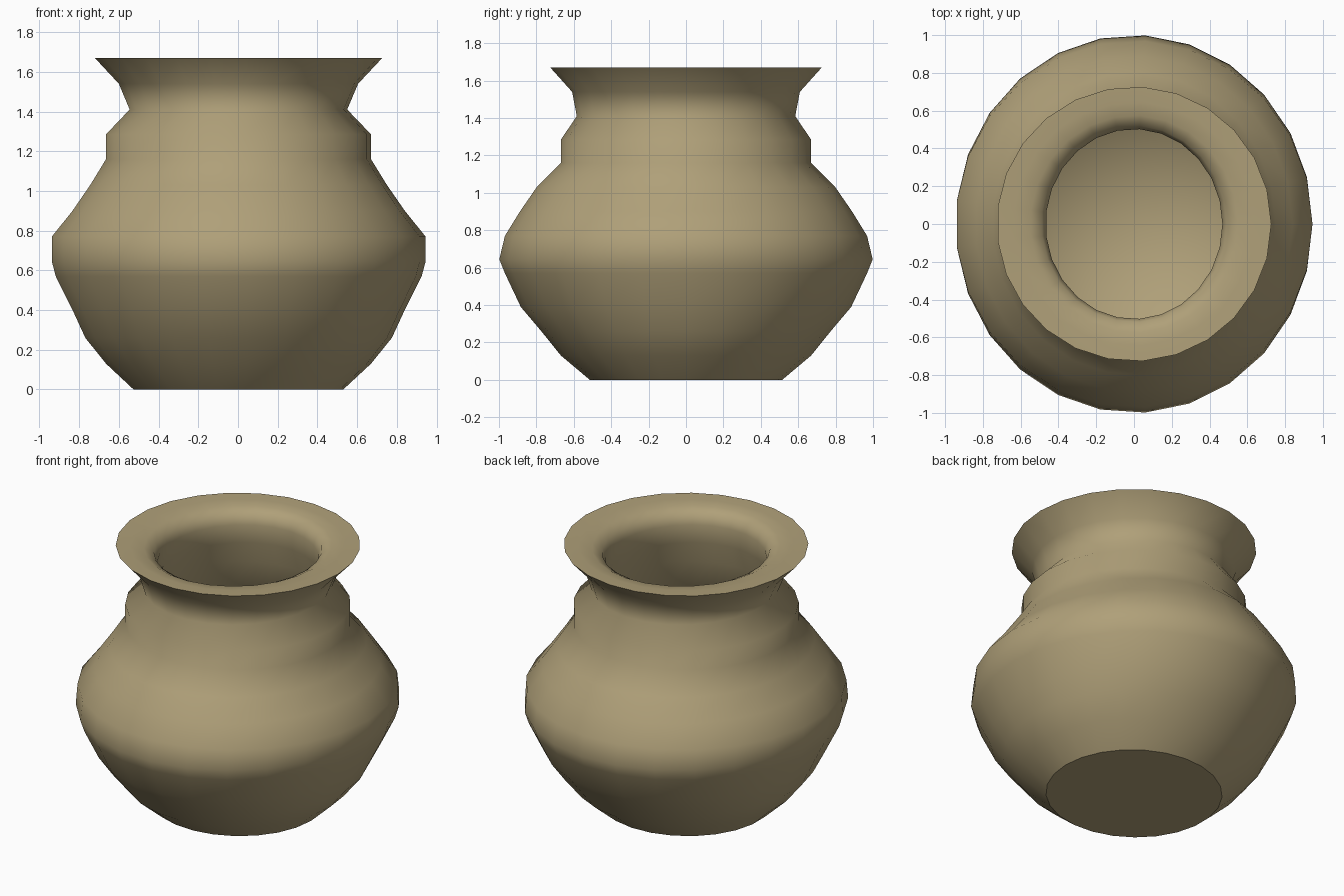
import bpy, bmesh, math

cube = bpy.data.objects.get("Cube")
if cube:
    bpy.data.objects.remove(cube, do_unlink=True)

# Fired clay colour
clay = bpy.data.materials.new("tan_clay")
clay.use_nodes = True
COLOUR = (0.43, 0.35, 0.19, 1)
clay.diffuse_color = COLOUR
clay.node_tree.nodes["Principled BSDF"].inputs["Base Color"].default_value = COLOUR

SIDES = 25

# Outer wall from foot to rim: half width in x, half width in y, height
OUTER = [(.53, .515, 0), (.67, .67, .13), (.775, .775, .26),
         (.835, .885, .39), (.925, .97, .57), (.945, 1.0, .645),
         (.945, .97, .77), (.84, .89, .90), (.75, .80, 1.03),
         (.67, .67, 1.16), (.67, .67, 1.285), (.55, .585, 1.41),
         (.605, .61, 1.54), (.727, .727, 1.67)]

# Inner wall from the flat lip over the throat and down to the bowl floor
INNER = [(.64, .645, 1.667), (.55, .575, 1.66), (.49, .52, 1.63),
         (.468, .503, 1.57), (.475, .51, 1.45), (.55, .56, 1.30),
         (.58, .59, 1.14), (.75, .80, .90), (.85, .88, .76),
         (.85, .90, .64), (.73, .78, .43), (.60, .61, .31),
         (.44, .45, .20), (.22, .22, .13)]


def ring(bm, rx, ry, z):
    angles = [math.tau * i / SIDES for i in range(SIDES)]
    return [bm.verts.new((rx * math.cos(a), ry * math.sin(a), z)) for a in angles]


# Pot: one closed skin, out and up to the rim, then down inside
bm = bmesh.new()
rings = [ring(bm, *r) for r in OUTER + INNER]
for low, high in zip(rings, rings[1:]):
    for i in range(SIDES):
        j = (i + 1) % SIDES
        bm.faces.new((low[i], low[j], high[j], high[i]))

# Flat foot with a crisp edge
foot = bm.faces.new(rings[0][::-1])
for edge in foot.edges:
    edge.smooth = False

# Floor centre
centre = bm.verts.new((0, 0, .10))
for i in range(SIDES):
    bm.faces.new((rings[-1][i], rings[-1][(i + 1) % SIDES], centre))

mesh = bpy.data.meshes.new("pot")
bm.to_mesh(mesh)
bm.free()
mesh.materials.append(clay)
pot = bpy.data.objects.new("pot", mesh)
bpy.context.collection.objects.link(pot)

# Smooth walls, sharp only at the rim and foot
bpy.ops.object.select_all(action="DESELECT")
pot.select_set(True)
bpy.context.view_layer.objects.active = pot
bpy.ops.object.shade_smooth_by_angle(angle=math.radians(80), keep_sharp_edges=True)
